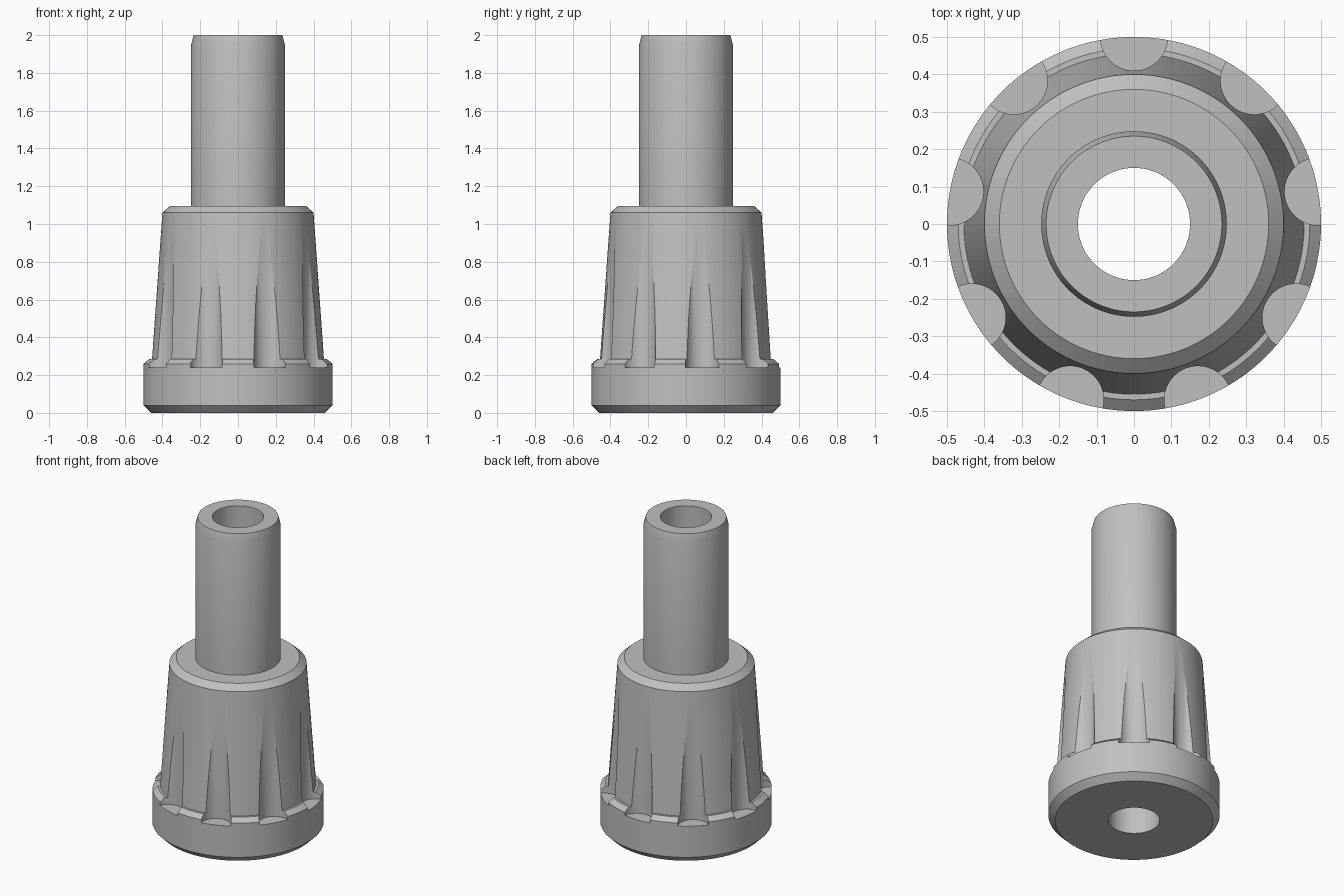
import bpy, bmesh, math
from mathutils import Matrix

if "Cube" in bpy.data.objects:
    bpy.data.objects.remove(bpy.data.objects["Cube"])

SEG = 144
FLUTES = 9

grey = bpy.data.materials.new("plain grey")
grey.diffuse_color = (0.53, 0.53, 0.53, 1)
grey.use_nodes = True
grey.node_tree.nodes["Principled BSDF"].inputs["Base Color"].default_value = grey.diffuse_color


def make_object(name, bm):
    bmesh.ops.recalc_face_normals(bm, faces=bm.faces)
    mesh = bpy.data.meshes.new(name)
    bm.to_mesh(mesh)
    bm.free()
    mesh.materials.append(grey)
    obj = bpy.data.objects.new(name, mesh)
    bpy.context.collection.objects.link(obj)
    return obj


def lathe(name, profile):
    """Spin a closed (radius, z) outline around the z axis."""
    bm = bmesh.new()
    rings = []
    for i in range(SEG):
        a = 2 * math.pi * i / SEG
        rings.append([bm.verts.new((r * math.cos(a), r * math.sin(a), z)) for r, z in profile])
    n = len(profile)
    for i in range(SEG):
        p, q = rings[i], rings[(i + 1) % SEG]
        for j in range(n):
            k = (j + 1) % n
            bm.faces.new((p[j], q[j], q[k], p[k]))
    return make_object(name, bm)


# Hollow body: chamfered base, tapered grip, shoulder and tube
body = lathe("knob_body", [
    (0.15, 0), (0.46, 0), (0.50, 0.04), (0.50, 0.26), (0.47, 0.285), (0.455, 0.285),
    (0.40, 1.06), (0.36, 1.095), (0.248, 1.095), (0.248, 1.95), (0.235, 2.0), (0.15, 2.0)])

# Nine upright round cutters for the grip flutes
bm = bmesh.new()
for i in range(FLUTES):
    a = math.radians(90) + 2 * math.pi * i / FLUTES
    place = Matrix.Rotation(a, 4, 'Z') @ Matrix.Translation((0.50, 0, 0.64))
    bmesh.ops.create_cone(bm, cap_ends=True, segments=48, radius1=0.09, radius2=0.09,
                          depth=0.80, matrix=place)
cutter = make_object("flute_cutter", bm)
cutter.hide_render = True

# Cut the flutes, then smooth the round faces
mod = body.modifiers.new("flutes", 'BOOLEAN')
mod.operation = 'DIFFERENCE'
mod.solver = 'EXACT'
mod.object = cutter
bpy.ops.object.select_all(action='DESELECT')
body.select_set(True)
bpy.context.view_layer.objects.active = body
bpy.ops.object.modifier_apply(modifier=mod.name)
bpy.data.objects.remove(cutter, do_unlink=True)
bpy.ops.object.shade_smooth_by_angle(angle=math.radians(25))
